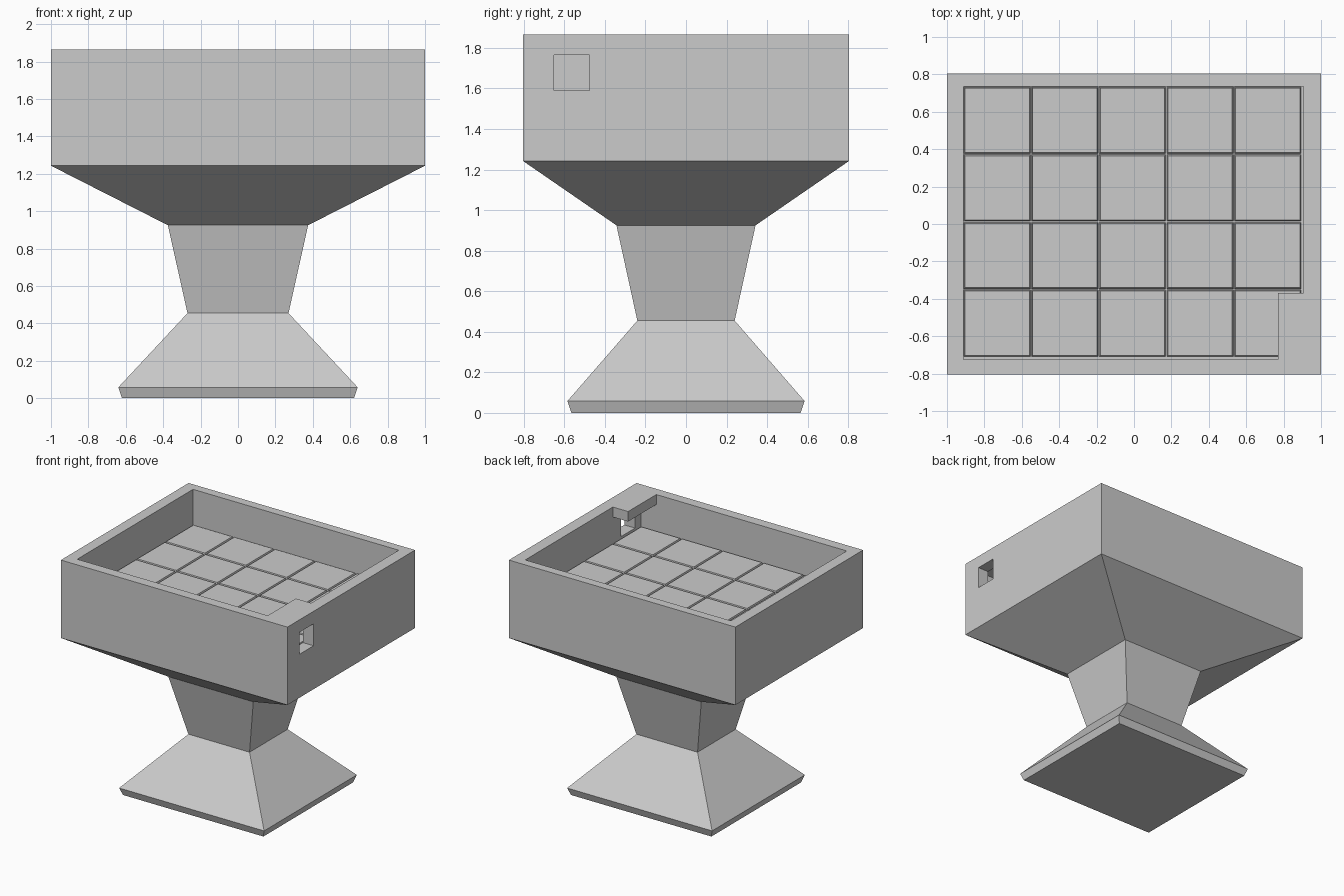
import bpy, bmesh

if "Cube" in bpy.data.objects:
    bpy.data.objects.remove(bpy.data.objects["Cube"], do_unlink=True)

# One grey stone colour for everything
stone = bpy.data.materials.new("grey stone")
stone.use_nodes = True
stone.diffuse_color = (0.6, 0.6, 0.6, 1)
stone.node_tree.nodes["Principled BSDF"].inputs["Base Color"].default_value = (0.6, 0.6, 0.6, 1)


def loft(name, sections):
    """Skin a closed solid through outlines, each given as (points, height)."""
    bm = bmesh.new()
    rings = [[bm.verts.new((x, y, z)) for x, y in pts] for pts, z in sections]
    for low, high in zip(rings, rings[1:]):
        n = len(low)
        for i in range(n):
            j = (i + 1) % n
            bm.faces.new((low[i], low[j], high[j], high[i]))
    bm.faces.new(rings[0][::-1])
    bm.faces.new(rings[-1])
    bmesh.ops.recalc_face_normals(bm, faces=bm.faces)
    mesh = bpy.data.meshes.new(name)
    bm.to_mesh(mesh)
    bm.free()
    mesh.materials.append(stone)
    obj = bpy.data.objects.new(name, mesh)
    bpy.context.scene.collection.objects.link(obj)
    return obj


def rect(x0, x1, y0, y1):
    return [(x0, y0), (x1, y0), (x1, y1), (x0, y1)]


def centred(hx, hy):
    return rect(-hx, hx, -hy, hy)


def cut(target, cutter):
    """Subtract the cutter from the target and discard it."""
    mod = target.modifiers.new("cut", "BOOLEAN")
    mod.operation, mod.solver, mod.object = "DIFFERENCE", "EXACT", cutter
    bpy.context.view_layer.objects.active = target
    bpy.ops.object.modifier_apply(modifier=mod.name)
    bpy.data.objects.remove(cutter, do_unlink=True)


# Foot, neck, flare and basin as one stepped solid
basin = loft("pedestal_basin", [
    (centred(0.62, 0.565), 0), (centred(0.64, 0.585), 0.058),
    (centred(0.27, 0.24), 0.455), (centred(0.375, 0.343), 0.925),
    (centred(1, 0.805), 1.243), (centred(1, 0.805), 1.865)])

# Basin cavity, leaving a ledge in one corner
left, right, front, back = -0.912, 0.905, -0.725, 0.735
ledge_x, ledge_y, ledge_z, floor = 0.77, -0.37, 1.785, 1.565
outline = [(left, front), (ledge_x, front), (ledge_x, ledge_y),
           (right, ledge_y), (right, back), (left, back)]
cut(basin, loft("cavity_cutter", [(outline, floor), (outline, 2)]))

# Hollow beneath the ledge
hollow = rect(ledge_x - 0.1, right, front, ledge_y + 0.1)
cut(basin, loft("hollow_cutter", [(hollow, floor), (hollow, ledge_z)]))

# Square window through the left wall
window = rect(0.85, 1.1, -0.65, -0.475)
cut(basin, loft("window_cutter", [(window, 1.59), (window, 1.765)]))

# Floor tiles with sloped edges
pitch, gap, slope = 0.3615, 0.003, 0.006
for row in range(4):
    for col in range(5):
        x0, y1 = left + col * pitch, back - row * pitch

        def tile(inset):
            return rect(x0 + inset, x0 + pitch - inset, y1 - pitch + inset, y1 - inset)

        loft(f"floor_tile_{row + 1}_{col + 1}",
             [(tile(gap), floor - 0.005), (tile(gap), floor), (tile(gap + slope), floor + 0.02)])
